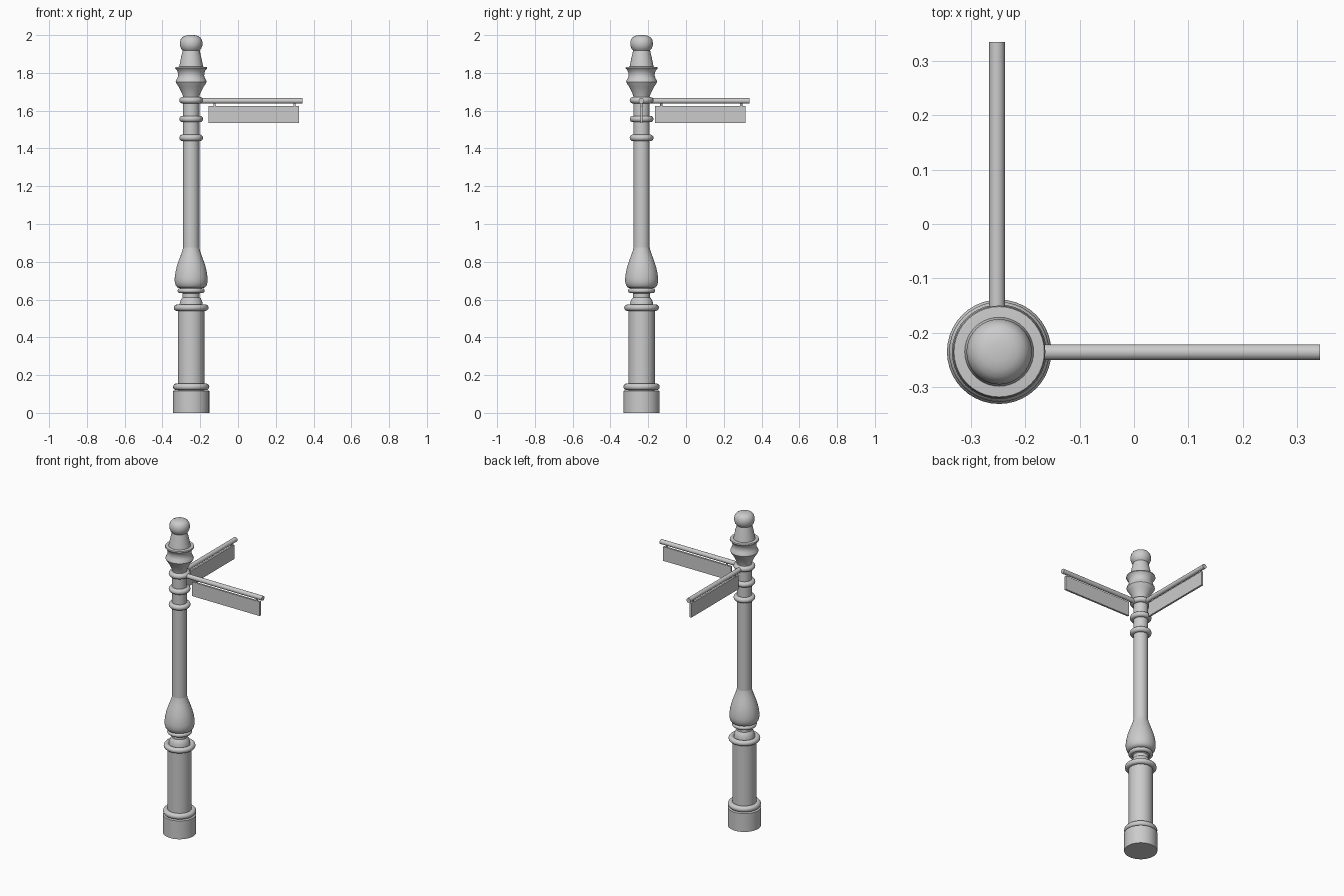
import bpy, math
from mathutils import Matrix

if "Cube" in bpy.data.objects:
    bpy.data.objects.remove(bpy.data.objects["Cube"])

CX, CY = -0.248, -0.235


def finish(obj, smooth=True):
    bpy.context.view_layer.objects.active = obj
    for o in bpy.context.selected_objects:
        o.select_set(False)
    obj.select_set(True)
    if smooth:
        bpy.ops.object.shade_smooth_by_angle(angle=math.radians(35))
    return obj


def lathe(name, profile, n=40):
    """Revolve (radius, height) points round the post axis, closed by end caps."""
    verts = [(r * math.cos(2 * math.pi * i / n), r * math.sin(2 * math.pi * i / n), z)
             for r, z in profile for i in range(n)]
    faces = [(k * n + i, k * n + (i + 1) % n, (k + 1) * n + (i + 1) % n, (k + 1) * n + i)
             for k in range(len(profile) - 1) for i in range(n)]
    faces.append(tuple(reversed(range(n))))
    faces.append(tuple((len(profile) - 1) * n + i for i in range(n)))
    me = bpy.data.meshes.new(name)
    me.from_pydata(verts, [], faces)
    obj = bpy.data.objects.new(name, me)
    bpy.context.collection.objects.link(obj)
    obj.location = (CX, CY, 0)
    return finish(obj)


def ring(name, z, outer, minor):
    bpy.ops.mesh.primitive_torus_add(location=(CX, CY, z), major_radius=outer - minor,
                                     minor_radius=minor, major_segments=40, minor_segments=14)
    bpy.context.object.name = name
    return finish(bpy.context.object)


# Base and lower column
lathe("base", [(0.096, 0), (0.096, 0.117), (0.07, 0.119)])
lathe("lower_column", [(0.07, 0.115), (0.07, 0.555), (0.05, 0.56)])
ring("base_ring", 0.138, 0.096, 0.018)
ring("column_ring", 0.557, 0.092, 0.017)

# Turned neck between lower column and bulb
lathe("neck", [(0.062, 0.56), (0.060, 0.585), (0.054, 0.600), (0.045, 0.612),
               (0.045, 0.632), (0.055, 0.64), (0.06, 0.67)])
ring("neck_ring", 0.647, 0.072, 0.013)

# Bulb and shaft
lathe("bulb", [(0.06, 0.66), (0.073, 0.664), (0.082, 0.675), (0.087, 0.695), (0.087, 0.715),
               (0.083, 0.745), (0.076, 0.775), (0.066, 0.805), (0.055, 0.835),
               (0.047, 0.857), (0.043, 0.875)])
lathe("shaft", [(0.043, 0.86), (0.043, 1.71)])
for i, z in enumerate((1.456, 1.556, 1.655)):
    ring(f"shaft_ring_{i + 1}", z, 0.063, 0.017)

# Flared capital, tapered cap and ball finial
lathe("capital", [(0.043, 1.675), (0.048, 1.69), (0.055, 1.705), (0.065, 1.725), (0.077, 1.742),
                  (0.082, 1.752), (0.080, 1.760), (0.073, 1.772), (0.069, 1.785),
                  (0.070, 1.800), (0.076, 1.815), (0.085, 1.824), (0.083, 1.831), (0.06, 1.833)])
lathe("cap", [(0.064, 1.83), (0.055, 1.875), (0.044, 1.922)])
lathe("finial", [(0.044, 1.918), (0.053, 1.928), (0.059, 1.944), (0.060, 1.96), (0.056, 1.977),
                 (0.047, 1.989), (0.034, 1.996), (0.018, 1.9995), (0.002, 2.0)])


def sign(label, origin, turn, end):
    """Arm, two hangers and a plate along local x from the post, then turned into place."""
    m = Matrix.Translation(origin) @ Matrix.Rotation(turn, 4, 'Z')

    def place(obj, name, smooth):
        obj.name = f"{label}_{name}"
        bpy.context.view_layer.update()
        obj.matrix_world = m @ obj.matrix_world
        finish(obj, smooth)

    bpy.ops.mesh.primitive_cylinder_add(vertices=20, radius=0.0145, depth=end - 0.03,
                                        location=((end + 0.03) / 2, 0, 1.652),
                                        rotation=(0, math.pi / 2, 0))
    place(bpy.context.object, "arm", True)
    for i, x in enumerate((end - 0.466, end - 0.043)):
        bpy.ops.mesh.primitive_cylinder_add(vertices=12, radius=0.006, depth=0.03,
                                            location=(x, 0, 1.635))
        place(bpy.context.object, f"hanger_{i + 1}", True)
    bpy.ops.mesh.primitive_cube_add(size=1, location=(end - 0.259, 0, 1.581))
    bpy.context.object.scale = (0.478, 0.012, 0.09)
    place(bpy.context.object, "plate", False)


# Two signs at right angles
sign("right_sign", (CX, -0.236, 0), 0, 0.590)
sign("back_sign", (-0.252, CY, 0), math.pi / 2, 0.570)
